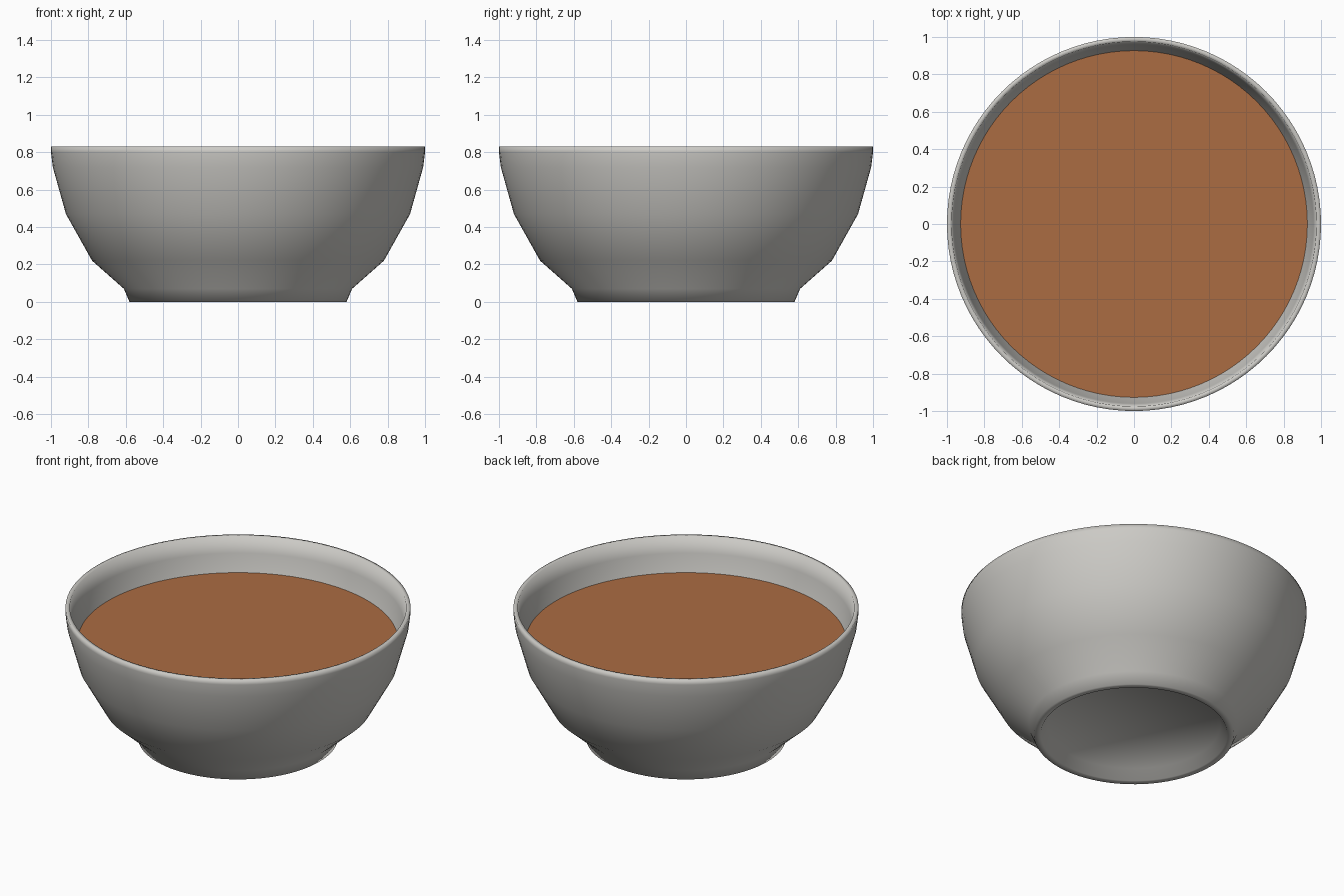
import bpy
import math

SEGMENTS = 96

cube = bpy.data.objects.get("Cube")
if cube:
    bpy.data.objects.remove(cube, do_unlink=True)


def make_material(name, rgb):
    mat = bpy.data.materials.new(name)
    mat.use_nodes = True
    colour = (*rgb, 1.0)
    mat.diffuse_color = colour
    bsdf = mat.node_tree.nodes["Principled BSDF"]
    bsdf.inputs["Base Color"].default_value = colour
    bsdf.inputs["Roughness"].default_value = 0.6
    return mat


def lathe(name, profile, mat, smooth):
    """Spin (radius, z) points about z; radius 0 becomes a single pole."""
    verts, faces, rings = [], [], []
    for r, z in profile:
        count = SEGMENTS if r > 0 else 1
        rings.append([len(verts) + i for i in range(count)])
        for i in range(count):
            a = 2 * math.pi * i / SEGMENTS
            verts.append((r * math.cos(a), r * math.sin(a), z))
    for low, high in zip(rings, rings[1:]):
        for i in range(SEGMENTS):
            j = (i + 1) % SEGMENTS
            if len(low) == 1:
                faces.append((low[0], high[j], high[i]))
            elif len(high) == 1:
                faces.append((low[i], low[j], high[0]))
            else:
                faces.append((low[i], low[j], high[j], high[i]))
    mesh = bpy.data.meshes.new(name)
    mesh.from_pydata(verts, [], faces)
    mesh.materials.append(mat)
    for poly in mesh.polygons:
        poly.use_smooth = smooth
    obj = bpy.data.objects.new(name, mesh)
    bpy.context.collection.objects.link(obj)
    return obj


ceramic = make_material("light_grey_ceramic", (0.60, 0.59, 0.56))
broth = make_material("brown_soup", (0.41, 0.15, 0.055))

# Bowl: recessed underside, foot ring, outer wall, rim, then inner wall
bowl_profile = [
    (0, 0.07), (0.50, 0.06), (0.54, 0.0), (0.58, 0.0),
    (0.61, 0.07), (0.78, 0.22), (0.92, 0.47), (0.99, 0.72),
    (1.0, 0.80), (1.0, 0.83), (0.975, 0.83), (0.96, 0.73),
    (0.885, 0.48), (0.75, 0.25), (0.56, 0.12), (0, 0.11),
]
lathe("bowl", bowl_profile, ceramic, True)

# Soup: flat surface meeting the inner wall
lathe("soup", [(0.928, 0.62), (0, 0.62)], broth, False)
